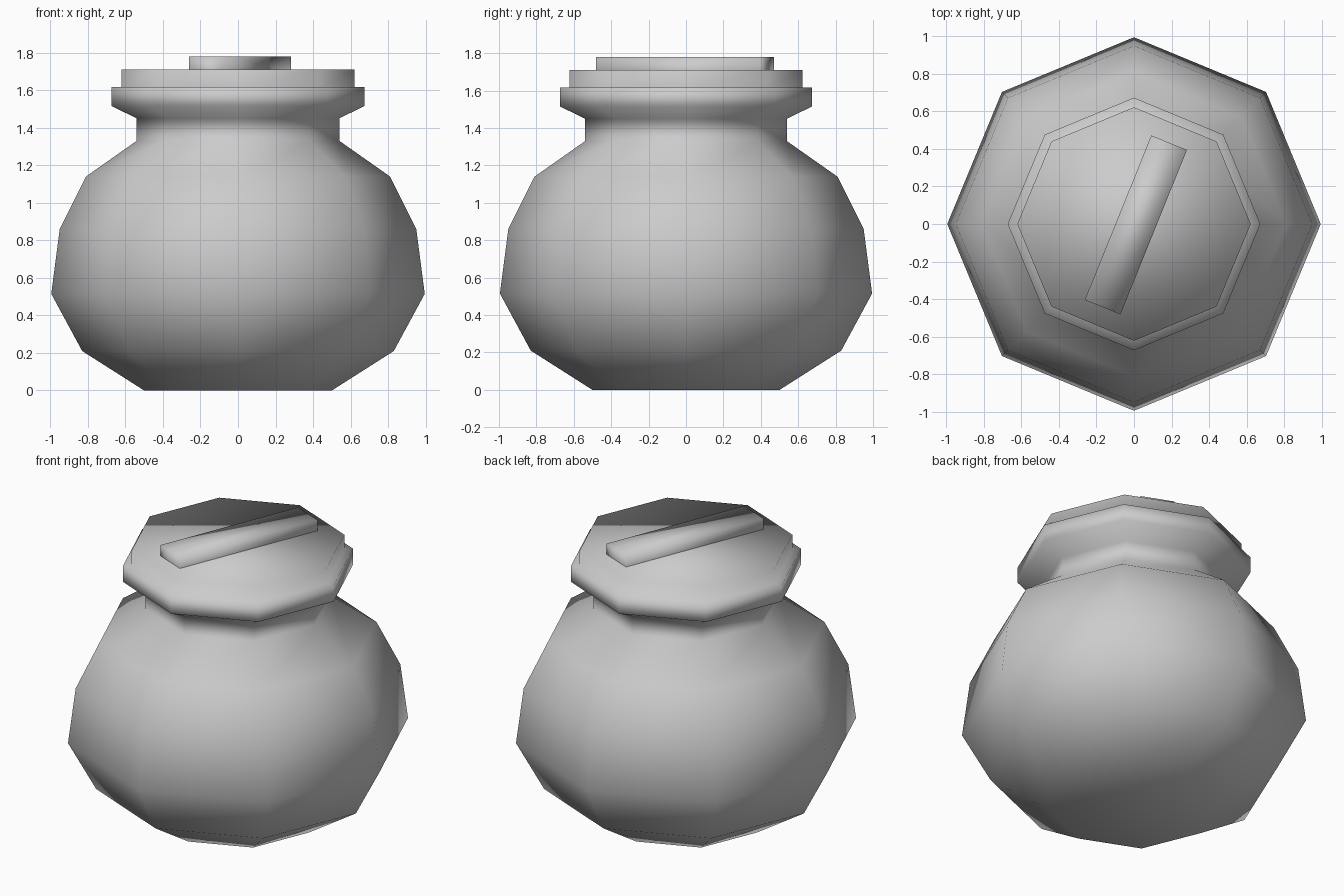
import bpy, bmesh
from math import cos, sin, tau, radians
from mathutils import Matrix

cube = bpy.data.objects.get("Cube")
if cube:
    bpy.data.objects.remove(cube, do_unlink=True)

SIDES = 8

clay = bpy.data.materials.new("grey_clay")
clay.use_nodes = True
grey = (0.6, 0.6, 0.6, 1)
clay.diffuse_color = grey
clay.node_tree.nodes["Principled BSDF"].inputs["Base Color"].default_value = grey


def finish(bm, name):
    """Turn the bmesh into a smooth shaded object."""
    bmesh.ops.recalc_face_normals(bm, faces=bm.faces)
    mesh = bpy.data.meshes.new(name)
    bm.to_mesh(mesh)
    bm.free()
    mesh.materials.append(clay)
    mesh.shade_smooth()
    obj = bpy.data.objects.new(name, mesh)
    bpy.context.collection.objects.link(obj)
    return obj


def lathe(name, profile):
    """Stack octagonal rings of (radius, height) and cap both ends."""
    bm = bmesh.new()
    rings = [[bm.verts.new((r * cos(tau * i / SIDES), r * sin(tau * i / SIDES), z))
              for i in range(SIDES)] for r, z in profile]
    for low, high in zip(rings, rings[1:]):
        for i in range(SIDES):
            j = (i + 1) % SIDES
            bm.faces.new((low[i], low[j], high[j], high[i]))
    bm.faces.new(rings[0][::-1])
    bm.faces.new(rings[-1])
    return finish(bm, name)


# Round belly, narrow neck, flared rim and stepped lid
lathe("jar_with_lid", [
    (0.50, 0), (0.83, 0.21), (0.995, 0.515), (0.95, 0.86), (0.81, 1.14),
    (0.54, 1.33), (0.54, 1.45), (0.673, 1.515), (0.673, 1.617),
    (0.622, 1.617), (0.622, 1.71)])

# Bar handle lying diagonally on the lid, open underneath
bm = bmesh.new()
bmesh.ops.create_cube(bm, size=1)
bm.faces.ensure_lookup_table()
underside = min(bm.faces, key=lambda f: f.calc_center_median().z)
bmesh.ops.delete(bm, geom=[underside], context='FACES_ONLY')
bmesh.ops.transform(bm, verts=bm.verts, matrix=(
    Matrix.Translation((0.01, -0.005, 1.744))
    @ Matrix.Rotation(radians(68), 4, 'Z')
    @ Matrix.Diagonal((0.945, 0.205, 0.07, 1))))
handle = finish(bm, "lid_handle")
# Keep the open box facing outward
if max(handle.data.polygons, key=lambda p: p.center.z).normal.z < 0:
    handle.data.flip_normals()
